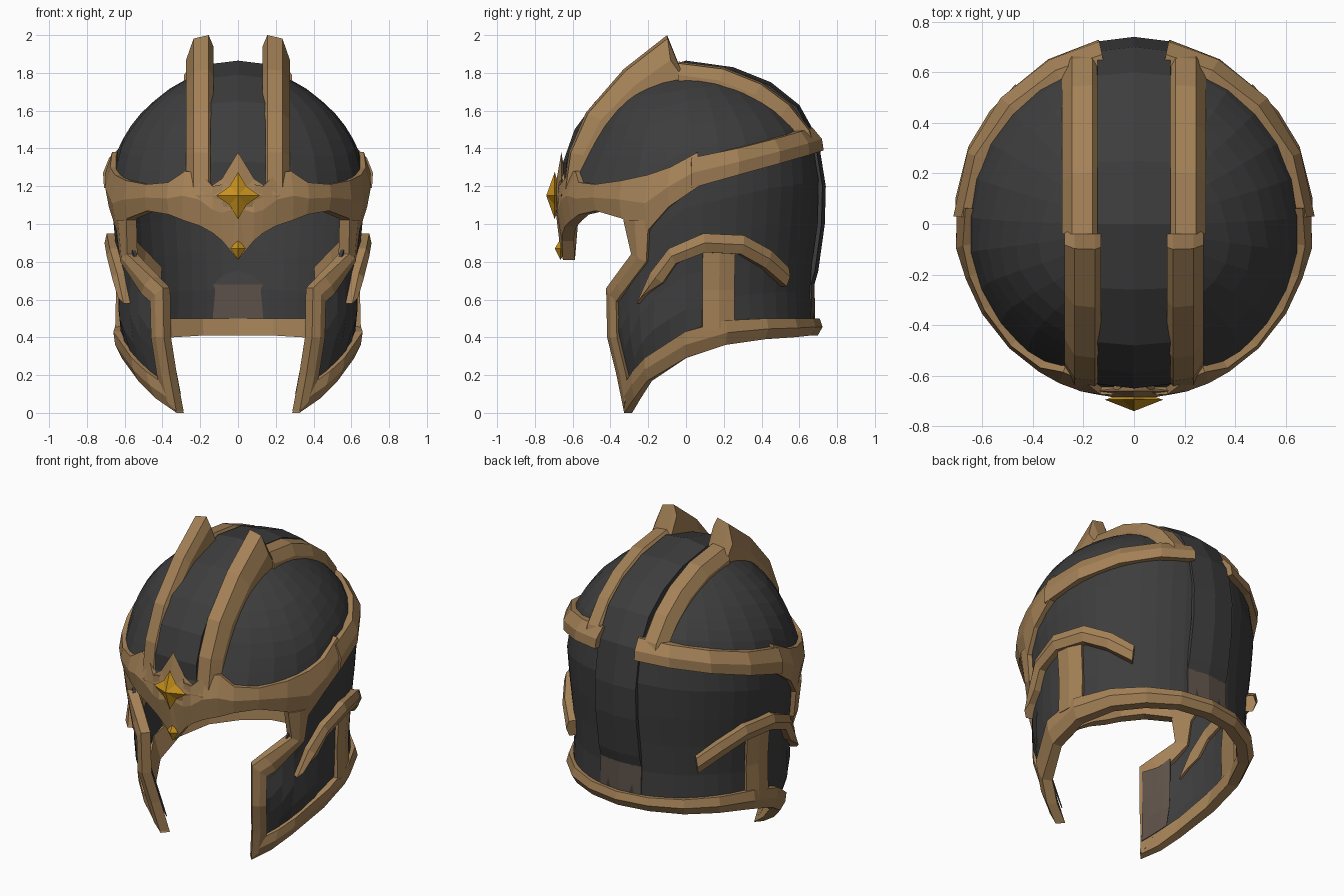
import bpy, bmesh, math

if "Cube" in bpy.data.objects:
    bpy.data.objects.remove(bpy.data.objects["Cube"])

def material(name, rgb):
    m = bpy.data.materials.new(name)
    m.diffuse_color = (*rgb, 1)
    m.use_nodes = True
    m.node_tree.nodes["Principled BSDF"].inputs["Base Color"].default_value = m.diffuse_color
    return m

BRONZE = material("bronze", (0.37, 0.22, 0.095))
DARK = material("dark steel", (0.047, 0.047, 0.048))
GOLD = material("gold", (0.58, 0.29, 0.012))
TAUPE = material("brown lining", (0.11, 0.083, 0.066))

def lerp_table(table, t):
    if t <= table[0][0]:
        return table[0][1]
    for (a, va), (b, vb) in zip(table, table[1:]):
        if t <= b:
            return va + (vb - va) * (t - a) / (b - a)
    return table[-1][1]

# Shell shape: radius by height, edges by angle (-90 front, 0 side, 90 back)
RADIUS = [(0, .49), (.2, .55), (.45, .63), (.6, .62), (.75, .625), (1, .65), (1.2, .665),
          (1.3, .65), (1.4, .625), (1.5, .57), (1.6, .49), (1.7, .37), (1.78, .23), (1.82, .1), (1.835, 0)]
BOTTOM = [(-52, .03), (-38, .14), (-24, .24), (-3, .37), (16, .43), (36, .45), (90, .46)]
WALL_TOP = [(-50, .66), (-40, .68), (-30, .82), (-22, 1.08), (-3, 1.26), (35, 1.37), (90, 1.45)]
DOME_BASE = [(-90, 1.12), (-30, 1.12), (-20, 1.13), (-3, 1.25), (35, 1.37), (90, 1.45)]
BACK_STRETCH = [(1.2, 1.02), (1.5, 1.1), (1.85, 1.1)]
FRONT_STRETCH = [(1.2, 1.02), (1.4, .91), (1.6, .9), (1.85, 1)]
CHEEK_TUCK = [(-66, 0), (-55, .16), (-44, .16), (-24, .02), (0, 0)]
CENTRE = [(1.3, .03), (1.8, 0)]

def on_shell(deg, z, off=0):
    r = lerp_table(RADIUS, z) + off
    a = math.radians(deg)
    k = lerp_table(BACK_STRETCH if deg > 0 else FRONT_STRETCH, z)
    if deg < 0:
        k -= lerp_table(CHEEK_TUCK, deg) * lerp_table([(.75, 1), (1, 0)], z)
    return (r * math.cos(a), lerp_table(CENTRE, z) + r * k * math.sin(a), z)

def make(name, verts, faces, mat, mirror=True, solid=0):
    bm = bmesh.new()
    vs = [bm.verts.new(v) for v in verts]
    for f in faces:
        bm.faces.new([vs[i] for i in f])
    bmesh.ops.remove_doubles(bm, verts=bm.verts, dist=1e-4)
    bmesh.ops.recalc_face_normals(bm, faces=bm.faces)
    me = bpy.data.meshes.new(name)
    bm.to_mesh(me)
    bm.free()
    me.materials.append(mat)
    ob = bpy.data.objects.new(name, me)
    bpy.context.collection.objects.link(ob)
    if mirror:
        ob.modifiers.new("mirror", 'MIRROR').merge_threshold = 0.002
    if solid:
        mod = ob.modifiers.new("thickness", 'SOLIDIFY')
        mod.thickness, mod.offset = solid, 0
    return ob

def panel(name, d0, d1, low, high, cols, rows, mat, off=0, solid=.02):
    """Grid on the shell between two edge tables."""
    verts = []
    for i in range(cols + 1):
        d = d0 + (d1 - d0) * i / cols
        a, b = lerp_table(low, d), lerp_table(high, d)
        verts += [on_shell(d, a + (b - a) * j / rows, off) for j in range(rows + 1)]
    n = rows + 1
    faces = [(i*n + j, (i+1)*n + j, (i+1)*n + j+1, i*n + j+1) for i in range(cols) for j in range(rows)]
    return make(name, verts, faces, mat, True, solid)

def loft(name, sections, mat, mirror=True):
    """Closed solid skinned through equal-length sections."""
    n, verts = len(sections[0]), [p for s in sections for p in s]
    faces = [(i*n + j, i*n + (j+1) % n, (i+1)*n + (j+1) % n, (i+1)*n + j)
             for i in range(len(sections) - 1) for j in range(n)]
    faces += [tuple(range(n)), tuple(range(len(verts) - n, len(verts)))]
    return make(name, verts, faces, mat, mirror)

def trim(name, stations, off=.05, inner=-.025):
    """Ridged trim on the shell; each station is (angle, z) of both edges."""
    secs = []
    for da, za, db, zb in stations:
        secs.append([on_shell(da, za, inner), on_shell(da, za, off * .75),
                     on_shell((da + db) / 2, (za + zb) / 2, off),
                     on_shell(db, zb, off * .75), on_shell(db, zb, inner)])
    return loft(name, secs, BRONZE)

# Dark shell
panel("side_wall", -49, 90, BOTTOM, WALL_TOP, 18, 5, DARK)
panel("dome", -90, 90, DOME_BASE, [(0, 1.835)], 14, 9, DARK)
panel("cheek_lining", -51, -32, [(-51, .1), (-32, .23)], [(-51, .62), (-40, .66), (-32, .72)],
      4, 3, TAUPE, -.036, .006)

# Bronze trims on the shell
trim("bottom_trim", [(-52, 0, -44, .17), (-38, .075, -35, .22), (-24, .17, -24, .29), (-3, .29, -3, .43),
                     (16, .36, 16, .49), (36, .39, 36, .5), (54, .4, 54, .5), (72, .41, 72, .5), (90, .41, 90, .5)])
trim("cheek_trim", [(-31, 1.02, -19, 1.02), (-29, .84, -21, .80), (-46, .72, -39, .63), (-53, .66, -45, .59),
                    (-53, .4, -45, .4), (-52, .2, -43, .2), (-52, .01, -44, .1)])
trim("side_band", [(78, 1.39, 78, 1.51), (60, 1.365, 60, 1.49), (40, 1.32, 40, 1.45),
                   (20, 1.26, 20, 1.4), (0, 1.19, 0, 1.35)], .06)
trim("brow_band", [(3, 1.2, 3, 1.38), (-10, 1.09, -10, 1.3), (-20, .96, -20, 1.26), (-32, 1.03, -32, 1.23),
                   (-46, 1.07, -46, 1.21), (-58, 1.05, -58, 1.22), (-65, 1.02, -66, 1.28), (-73, .99, -73, 1.27),
                   (-79, .95, -79, 1.2), (-83, .91, -83, 1.21), (-90, .81, -90, 1.36)], .05)
trim("ear_arch", [(-26, .58, -20, .64), (-19, .74, -13, .69), (-10, .87, -7, .79), (5, .95, 6, .85),
                  (23, .94, 22, .84), (37, .86, 34, .77), (48, .77, 47, .67)], .07)
trim("ear_post", [(5, .44, 20, .44), (5, .65, 20, .65), (5, .88, 20, .88)], .035)

# Central dark strip, from brow over the top to the back hem
RIDGE = [(-.65, 1.15), (-.65, 1.33), (-.59, 1.5), (-.48, 1.65), (-.26, 1.79), (0, 1.865), (.25, 1.83),
         (.45, 1.75), (.6, 1.63), (.7, 1.45), (.74, 1.2), (.735, 1), (.7, .75), (.68, .68), (.685, .46)]
def inward(p, d):
    dy, dz = -p[0], min(0, 1.15 - p[1])
    k = d / math.hypot(dy, dz)
    return p[0] + dy * k, p[1] + dz * k
secs = []
for p in RIDGE:
    depth = .13 if p[0] < -.1 else .08 if p[1] > 1.3 else .04
    a, b = inward(p, .018), inward(p, depth)
    secs.append([(-.145, *b), (-.145, *a), (0, *p), (.145, *a), (.145, *b)])
strip = loft("centre_strip", secs, DARK, False)
strip.data.materials.append(TAUPE)
for f in strip.data.polygons:
    if f.center.z < .66 and f.center.y > 0:
        f.material_index = 1

# Crests: raised front blades and rear bands beside the strip
def crest(name, stations, x0, x1):
    secs = []
    for oy, oz, iy, iz in stations:
        my, mz = oy + (iy - oy) * .2, oz + (iz - oz) * .2
        secs.append([(x0, iy, iz), (x0, my, mz), (x0 + .025, oy, oz), (x1 - .04, my * .3 + oy * .7, mz * .3 + oz * .7),
                     (x1, my * .7 + iy * .3, mz * .7 + iz * .3), (x1, iy, iz)])
    loft(name, secs, BRONZE)
crest("front_crest", [(-.65, 1.16, -.5, 1.16), (-.62, 1.38, -.45, 1.34), (-.53, 1.59, -.35, 1.5),
                      (-.33, 1.82, -.2, 1.62), (-.1, 2.0, -.06, 1.7), (-.02, 1.8, .02, 1.7)], .13, .275)
crest("rear_crest", [(-.04, 1.86, -.04, 1.7), (.2, 1.83, .15, 1.67), (.4, 1.75, .32, 1.6),
                     (.55, 1.64, .45, 1.49), (.66, 1.5, .54, 1.4), (.69, 1.4, .58, 1.36)], .14, .285)

# Brow star, gold gem and nose stud
def star(name, z, rx, up, down, waist, base, tip, mat):
    pts = []
    for i in range(8):
        a = i * math.pi / 4
        k = 1 if i % 2 == 0 else waist
        s = math.sin(a)
        pts.append((rx * k * math.cos(a), base, z + s * k * (up if s > 0 else down)))
    verts = pts + [(0, tip, z), (0, base + .04, z)]
    faces = [(i, (i + 1) % 8, c) for i in range(8) for c in (8, 9)]
    make(name, verts, faces, mat, False)
star("brow_star", 1.15, .22, .23, .33, .55, -.66, -.7, BRONZE)
star("gold_gem", 1.15, .115, .125, .125, .55, -.695, -.74, GOLD)
star("nose_stud", .87, .04, .05, .06, .7, -.665, -.695, GOLD)
